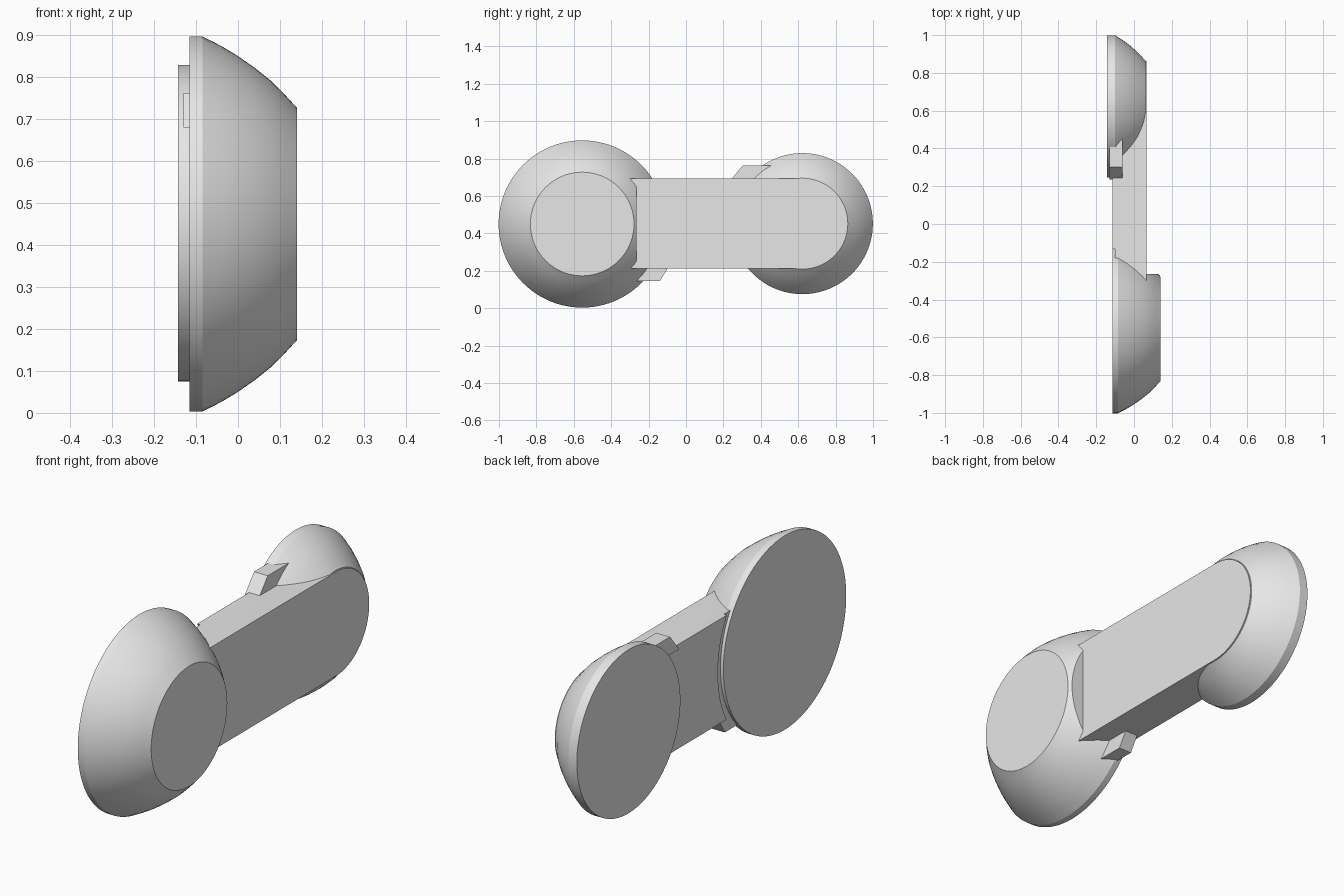
import bpy
import bmesh
from math import cos, sin, pi, radians
from mathutils import Vector

cube = bpy.data.objects.get("Cube")
if cube:
    bpy.data.objects.remove(cube, do_unlink=True)

grey = bpy.data.materials.new("plain grey")
grey.use_nodes = True
grey.diffuse_color = (0.8, 0.8, 0.8, 1)
grey.node_tree.nodes["Principled BSDF"].inputs["Base Color"].default_value = (0.8, 0.8, 0.8, 1)

MID_Z = 0.452
BIG_Y, SMALL_Y = -0.555, 0.622
HALF = 0.24          # half height of the handle
FRONT_X = 0.065      # outer face of the handle


def finish(name, bm):
    bmesh.ops.recalc_face_normals(bm, faces=bm.faces)
    mesh = bpy.data.meshes.new(name)
    bm.to_mesh(mesh)
    bm.free()
    mesh.materials.append(grey)
    obj = bpy.data.objects.new(name, mesh)
    bpy.context.collection.objects.link(obj)
    return obj


def loft(name, rings):
    """Closed solid through a list of rings with equal point counts."""
    bm = bmesh.new()
    rows = [[bm.verts.new(p) for p in ring] for ring in rings]
    n = len(rows[0])
    for a, b in zip(rows, rows[1:]):
        for i in range(n):
            j = (i + 1) % n
            bm.faces.new((a[i], a[j], b[j], b[i]))
    bm.faces.new(rows[0])
    bm.faces.new(rows[-1])
    return finish(name, bm)


def lathe(name, profile, y, z, n=96):
    """Round solid about the x axis from (x, radius) pairs."""
    angles = [2 * pi * i / n for i in range(n)]
    return loft(name, [[Vector((x, y + r * cos(a), z + r * sin(a))) for a in angles]
                       for x, r in profile])


def slab(name, outline, x0, x1):
    """Outline of (y, z) points given thickness along x."""
    return loft(name, [[Vector((x, y, z)) for y, z in outline] for x in (x0, x1)])


def activate(obj):
    bpy.ops.object.select_all(action='DESELECT')
    bpy.context.view_layer.objects.active = obj
    obj.select_set(True)


def cut(obj, cutter):
    mod = obj.modifiers.new("cut", 'BOOLEAN')
    mod.operation = 'DIFFERENCE'
    mod.solver = 'EXACT'
    mod.object = cutter
    activate(obj)
    bpy.ops.object.modifier_apply(modifier=mod.name)
    bpy.data.objects.remove(cutter, do_unlink=True)


# Large domed cup, notched flat where the handle meets it
big_cup = lathe("large_cup", [(-0.115, 0.447), (-0.085, 0.447), (-0.04, 0.424), (0, 0.4),
                              (0.04, 0.372), (0.08, 0.34), (0.11, 0.31), (0.14, 0.277)],
                BIG_Y, 0.45)
cut(big_cup, slab("notch_cutter", [(-0.265, -0.1), (0.2, -0.1), (0.2, 1), (-0.265, 1)], 0.06, 0.3))

# Small domed cup
small_cup = lathe("small_cup", [(-0.143, 0.377), (-0.1, 0.377), (-0.06, 0.352), (-0.02, 0.322),
                                (0.02, 0.287), (0.06, 0.243)], SMALL_Y, MID_Z)

# Handle with one rounded end and a shallow clearance around the large cup
arc = [(SMALL_Y + HALF * cos(a), MID_Z + HALF * sin(a))
       for a in (-pi / 2 + pi * i / 40 for i in range(41))]
handle = slab("handle", arc + [(-0.4, MID_Z + HALF), (-0.4, MID_Z - HALF)], -0.115, FRONT_X)
cut(handle, lathe("clearance_cutter", [(-0.3, 0.487), (-0.1, 0.487)], BIG_Y, 0.45))

# Slanted tabs beside each cup
top_tab = slab("top_tab", [(0.235, 0.68), (0.302, 0.762), (0.5, 0.762), (0.5, 0.68)], -0.13, -0.06)
bottom_tab = slab("bottom_tab", [(-0.09, 0.225), (-0.14, 0.145), (-0.33, 0.145), (-0.33, 0.225)],
                  -0.1, -0.035)

for part in (big_cup, small_cup, handle):
    activate(part)
    bpy.ops.object.shade_smooth_by_angle(angle=radians(25))
